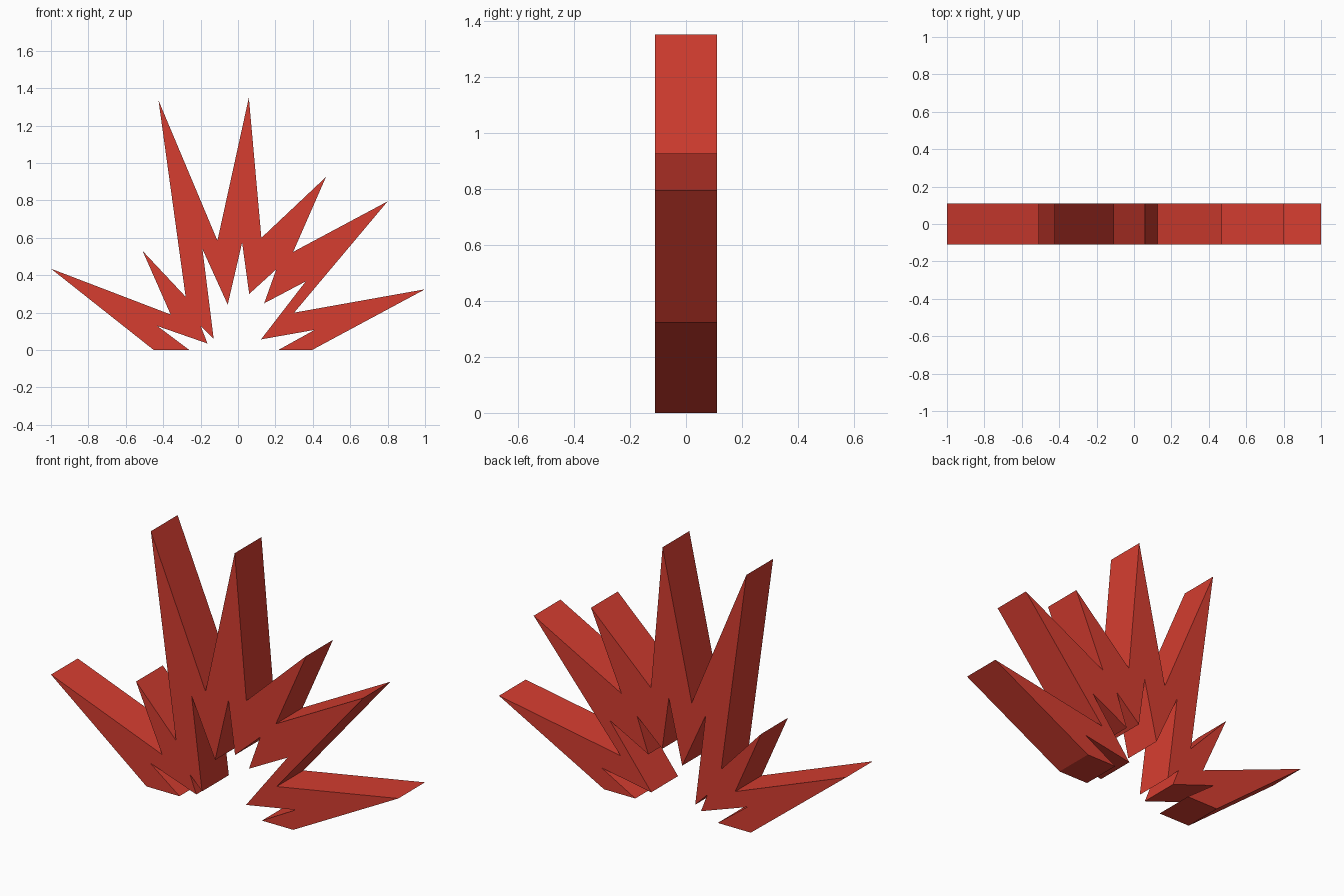
import bpy, bmesh

if "Cube" in bpy.data.objects:
    bpy.data.objects.remove(bpy.data.objects["Cube"])

HALF_DEPTH = 0.11

# Spiky burst silhouette (x, z): outer edge from left to right
outer = [(-0.45, 0), (-1.0, 0.435), (-0.36, 0.19), (-0.51, 0.53), (-0.28, 0.285),
         (-0.425, 1.335), (-0.11, 0.585), (0.058, 1.35), (0.125, 0.60),
         (0.47, 0.925), (0.295, 0.525), (0.80, 0.795), (0.30, 0.20),
         (1.0, 0.325), (0.395, 0)]
# Inner edge from right back to left
inner = [(0.215, 0), (0.41, 0.108), (0.123, 0.057), (0.362, 0.367), (0.14, 0.25),
         (0.205, 0.432), (0.06, 0.30), (0.022, 0.575), (-0.055, 0.243),
         (-0.19, 0.54), (-0.13, 0.06), (-0.20, 0.13), (-0.163, 0.035),
         (-0.43, 0.128), (-0.26, 0)]

red = bpy.data.materials.new("burst red")
red.diffuse_color = (0.67, 0.047, 0.03, 1)
red.use_nodes = True
red.node_tree.nodes["Principled BSDF"].inputs["Base Color"].default_value = red.diffuse_color

# Extrude the silhouette from front to back
bm = bmesh.new()
face = bm.faces.new([bm.verts.new((x, -HALF_DEPTH, z)) for x, z in outer + inner])
ext = bmesh.ops.extrude_face_region(bm, geom=[face], use_keep_orig=True)
moved = [g for g in ext["geom"] if isinstance(g, bmesh.types.BMVert)]
bmesh.ops.translate(bm, verts=moved, vec=(0, 2 * HALF_DEPTH, 0))
bmesh.ops.recalc_face_normals(bm, faces=bm.faces[:])
bmesh.ops.triangulate(bm, faces=[f for f in bm.faces if len(f.verts) > 4],
                      ngon_method='EAR_CLIP')

mesh = bpy.data.meshes.new("spiky_burst")
bm.to_mesh(mesh)
bm.free()
mesh.materials.append(red)
bpy.context.collection.objects.link(bpy.data.objects.new("spiky_burst", mesh))
